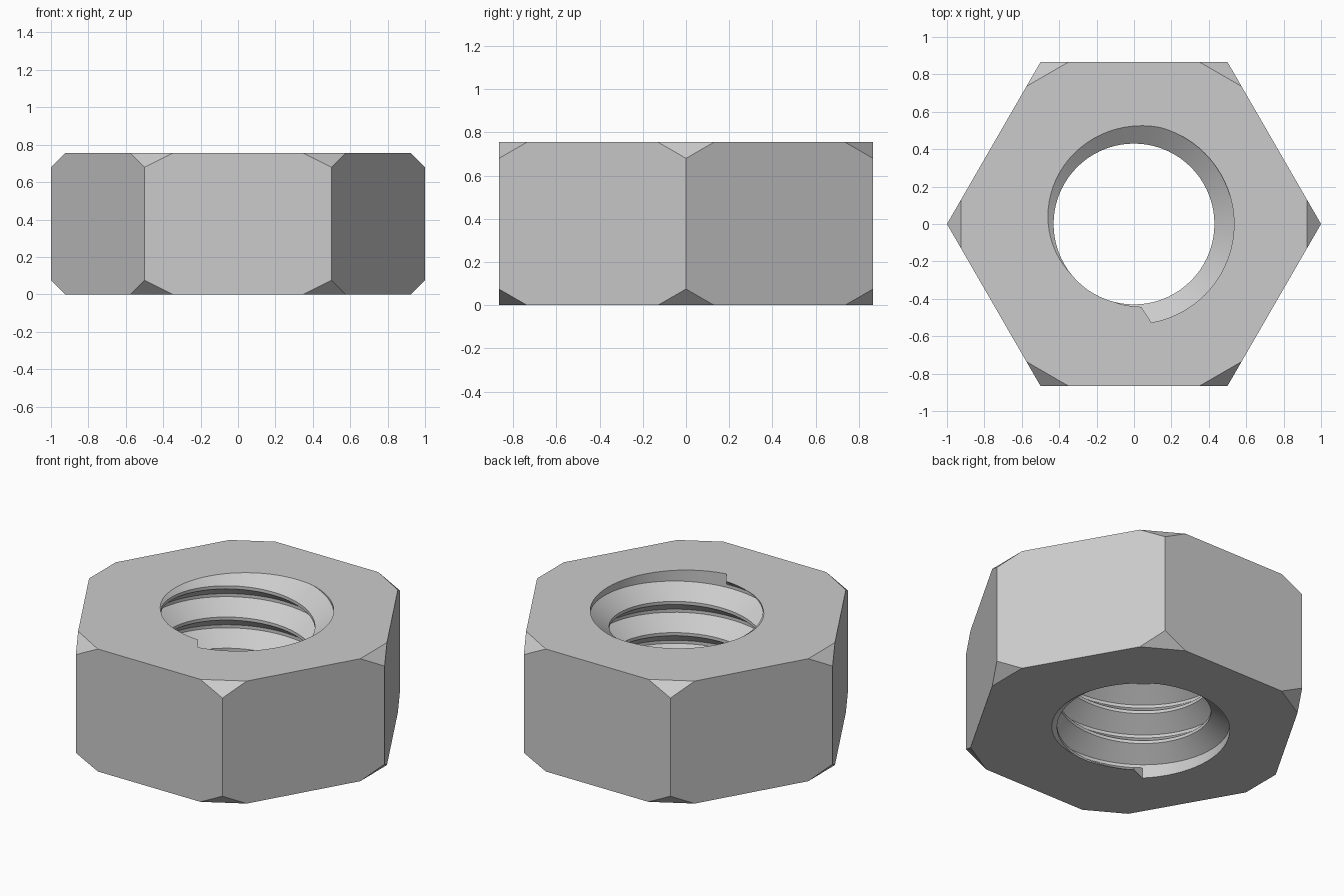
import bpy, bmesh, math
from mathutils import Vector

cube = bpy.data.objects.get("Cube")
if cube:
    bpy.data.objects.remove(cube, do_unlink=True)

HEIGHT = 0.755
CHAMFER = 0.075        # height of each corner cut
CORNER_CUT = 0.15      # length of each corner cut along the hex edge
CREST, ROOT = 0.43, 0.535
PITCH = HEIGHT / 3.925
SEGMENTS = 72
START, TOP_EXIT, BOTTOM_ENTRY, BOTTOM_END = -85, 75, 66, 226
FLAT, FLANK = 0.1, 0.4  # shares of the pitch


def groove(angle, turn):
    """Height of the lower edge of the thread groove."""
    return HEIGHT + PITCH * ((angle - TOP_EXIT) / 360 - turn)


def thread_radius(angle, z):
    # run-outs at both mouths of the hole
    if START < angle < TOP_EXIT and z > groove(angle, 0):
        return ROOT
    if BOTTOM_ENTRY < angle < BOTTOM_END and z < groove(angle, 4) + FLAT * PITCH:
        return ROOT
    phase = ((z - groove(angle, 0)) / PITCH) % 1
    if phase < FLAT:
        return ROOT
    if phase < FLAT + FLANK:
        return ROOT + (CREST - ROOT) * (phase - FLAT) / FLANK
    if phase < 2 * FLAT + FLANK:
        return CREST
    return CREST + (ROOT - CREST) * (phase - 2 * FLAT - FLANK) / FLANK


def polar(radius, degrees, z):
    a = math.radians(degrees)
    return Vector((radius * math.cos(a), radius * math.sin(a), z))


bm = bmesh.new()

# Threaded bore: one column of helix points per angle, clamped to the nut
columns = []
for i in range(SEGMENTS + 1):
    angle = START + 360 * i / SEGMENTS
    column = []
    for turn in range(6, -3, -1):
        for share in (0, FLAT, FLAT + FLANK, 2 * FLAT + FLANK):
            z = min(max(groove(angle, turn) + share * PITCH, 0), HEIGHT)
            column.append(bm.verts.new(polar(thread_radius(angle, z), angle, z)))
    columns.append(column)
for left, right in zip(columns, columns[1:]):
    for j in range(len(left) - 1):
        bm.faces.new((left[j], right[j], right[j + 1], left[j + 1]))
bmesh.ops.remove_doubles(bm, verts=bm.verts[:], dist=0.0002)
bmesh.ops.dissolve_degenerate(bm, edges=bm.edges[:], dist=0.0002)

# Hexagonal flanks with cut corners
corners = [polar(1, 60 * i, 0) for i in range(6)]
rings = {0: [], 1: []}
posts = []
for i, c in enumerate(corners):
    to_prev = (corners[i - 1] - c).normalized() * CORNER_CUT
    to_next = (corners[(i + 1) % 6] - c).normalized() * CORNER_CUT
    posts.append([bm.verts.new(c + Vector((0, 0, z))) for z in (CHAMFER, HEIGHT - CHAMFER)])
    for end in (0, 1):
        lift = Vector((0, 0, HEIGHT * end))
        pair = [bm.verts.new(c + d + lift) for d in (to_prev, to_next)]
        rings[end] += pair
        bm.faces.new((pair[0], pair[1], posts[i][end]))
for i in range(6):
    n = (i + 1) % 6
    bm.faces.new((posts[i][0], rings[0][2 * i + 1], rings[0][2 * n], posts[n][0],
                  posts[n][1], rings[1][2 * n], rings[1][2 * i + 1], posts[i][1]))

# Top and bottom faces between the hexagon and the bore
for level in (0, HEIGHT):
    rim = [e for e in bm.edges if len(e.link_faces) == 1
           and all(abs(v.co.z - level) < 0.0005 for v in e.verts)]
    bmesh.ops.triangle_fill(bm, edges=rim, use_beauty=True, normal=(0, 0, 1))
bmesh.ops.recalc_face_normals(bm, faces=bm.faces[:])

mesh = bpy.data.meshes.new("hex_nut")
bm.to_mesh(mesh)
bm.free()
nut = bpy.data.objects.new("hex_nut", mesh)
bpy.context.collection.objects.link(nut)

# Plain grey steel
steel = bpy.data.materials.new("grey_steel")
steel.use_nodes = True
grey = (0.6, 0.6, 0.6, 1)
steel.diffuse_color = grey
steel.node_tree.nodes["Principled BSDF"].inputs["Base Color"].default_value = grey
mesh.materials.append(steel)

bpy.context.view_layer.objects.active = nut
nut.select_set(True)
bpy.ops.object.shade_smooth_by_angle(angle=math.radians(30))
